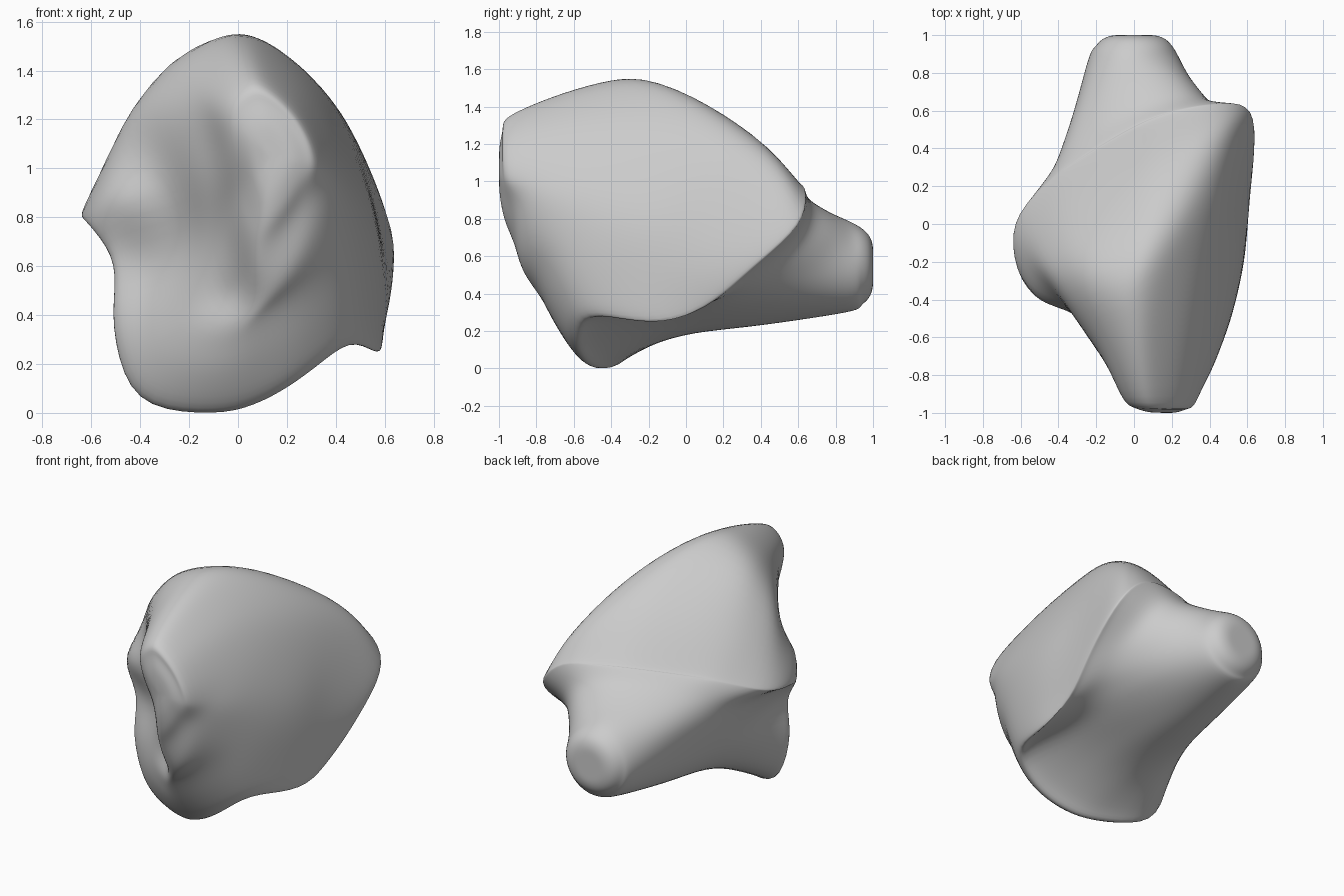
import bpy, bmesh, math
from mathutils import Vector

cube = bpy.data.objects.get("Cube")
if cube:
    bpy.data.objects.remove(cube, do_unlink=True)


def ring(*pts):
    return [Vector(p) for p in pts]


# Shell rim: from the lower lobe, up the +x side, over the back, down the -x side
rim = ring((-.41, -.35, .05), (-.10, -.48, -.005), (.10, -.56, .045), (.28, -.60, .155),
           (.46, -.53, .29), (.58, -.20, .245), (.595, .08, .33), (.635, .33, .54),
           (.625, .59, .78), (.45, .62, .97), (.20, .57, 1.01), (0, .49, 1.01),
           (-.30, .31, .97), (-.47, .18, .92), (-.64, -.02, .83), (-.61, -.28, .78),
           (-.50, -.33, .61), (-.51, -.35, .35))
# Lower shell
low = ring((-.34, -.46, .20), (-.08, -.61, .15), (.10, -.68, .20), (.28, -.70, .30),
           (.46, -.60, .42), (.56, -.32, .45), (.60, -.05, .52), (.60, .20, .70),
           (.55, .45, .99), (.40, .43, 1.18), (.17, .30, 1.29), (-.03, .20, 1.29),
           (-.30, .06, 1.23), (-.46, -.05, 1.13), (-.56, -.18, 1.00), (-.50, -.43, .89),
           (-.38, -.36, .64), (-.38, -.42, .40))
# Upper shell
high = ring((-.20, -.58, .35), (-.03, -.70, .30), (.10, -.78, .38), (.27, -.80, .50),
            (.43, -.70, .62), (.52, -.48, .70), (.56, -.20, .80), (.51, 0, 1.00),
            (.43, .10, 1.22), (.28, .03, 1.40), (.11, -.10, 1.515), (-.04, -.22, 1.545),
            (-.23, -.25, 1.475), (-.34, -.30, 1.37), (-.42, -.35, 1.20), (-.29, -.50, .95),
            (-.21, -.50, .70), (-.23, -.53, .48))
# Front ridge
front = ring((0, -.74, .50), (.05, -.82, .45), (.14, -.87, .50), (.25, -.89, .62),
             (.35, -.86, .78), (.42, -.76, .90), (.44, -.60, 1.00), (.40, -.45, 1.15),
             (.30, -.42, 1.32), (.17, -.42, 1.45), (.05, -.48, 1.52), (-.04, -.55, 1.50),
             (-.12, -.60, 1.43), (-.17, -.66, 1.33), (-.18, -.70, 1.20), (-.15, -.74, 1.00),
             (-.11, -.74, .80), (-.07, -.70, .62))


def cap(y, r):
    """Round section of the rear peg, its points in the order of the rim."""
    out = []
    for i in range(len(rim)):
        a = math.radians(-129 + 20 * i)
        out.append(Vector((r * math.cos(a), y, .545 + r * math.sin(a))))
    return out


def flare(t, under, soften=0):
    """Section between the peg and the rim, drawn in underneath and rounded off."""
    out = []
    for p, q in zip(cap(.87, .245), rim):
        v = p.lerp(q, t)
        dz = v.z - .55
        out.append(Vector((v.x, v.y, .55 + dz * (under if dz < 0 else 1))))
    for _ in range(soften):
        out = [.25 * out[i - 1] + .5 * p + .25 * out[(i + 1) % len(out)]
               for i, p in enumerate(out)]
    return out


def nose(t, y):
    """Front ridge drawn together towards its tip, at depth y."""
    tip = Vector((.14, 0, 1.06))
    out = []
    for p in front:
        v = p.lerp(tip, t)
        out.append(Vector((v.x, y, v.z)))
    return out


rings = [cap(1.0, .06), cap(.998, .115), cap(.98, .165), cap(.94, .205),
         flare(0, 1), flare(.33, 1, 2), flare(.66, .92, 2), flare(.92, .95),
         rim, low, high, front, nose(.34, -.93), nose(.54, -.98), nose(.78, -1.003)]


def catmull(a, b, c, d, t):
    return .5 * (2 * b + (c - a) * t + (2 * a - 5 * b + 4 * c - d) * t * t
                 + (3 * b - a - 3 * c + d) * t ** 3)


def smooth_path(pts, steps, closed):
    n = len(pts)
    at = (lambda i: pts[i % n]) if closed else (lambda i: pts[max(0, min(n - 1, i))])
    out = [catmull(at(i - 1), at(i), at(i + 1), at(i + 2), s / steps)
           for i in range(n if closed else n - 1) for s in range(steps)]
    return out if closed else out + [pts[-1]]


# Hollows on the front: x, z, width, height, depth
dents = [(-.03, .82, .10, .22, .12), (-.01, .47, .10, .07, .05),
         (-.10, 1.10, .06, .14, .04)]


def sculpt(v):
    if v.y < -.15:
        for x, z, w, h, d in dents:
            v.y += d * math.exp(-((v.x - x) / w) ** 2 - ((v.z - z) / h) ** 2)
    return v


# Skin the sections into one smooth body
around = [smooth_path(r, 5, True) for r in rings]
columns = [smooth_path(list(c), 6, False) for c in zip(*around)]
bm = bmesh.new()
grid = [[bm.verts.new(sculpt(p.copy())) for p in c] for c in columns]
n, m = len(grid), len(grid[0])
for i in range(n):
    a, b = grid[i], grid[(i + 1) % n]
    for j in range(m - 1):
        bm.faces.new((a[j], b[j], b[j + 1], a[j + 1]))
for j, co in ((0, (0, 1, .545)), (m - 1, (.14, -1.005, 1.06))):
    tip = bm.verts.new(co)
    for i in range(n):
        bm.faces.new((grid[i][j], grid[(i + 1) % n][j], tip))
# Relax the surface a little so the sections flow into each other
for _ in range(8):
    bmesh.ops.smooth_vert(bm, verts=bm.verts, factor=.5, use_axis_x=True,
                          use_axis_y=True, use_axis_z=True)
bmesh.ops.recalc_face_normals(bm, faces=bm.faces)
mesh = bpy.data.meshes.new("ear_body")
bm.to_mesh(mesh)
bm.free()
body = bpy.data.objects.new("ear_body", mesh)
bpy.context.collection.objects.link(body)

# Plain grey
grey = bpy.data.materials.new("light_grey")
grey.use_nodes = True
grey.diffuse_color = (.6, .6, .6, 1)
grey.node_tree.nodes["Principled BSDF"].inputs["Base Color"].default_value = (.6, .6, .6, 1)
mesh.materials.append(grey)

bpy.ops.object.select_all(action="DESELECT")
body.select_set(True)
bpy.context.view_layer.objects.active = body
bpy.ops.object.shade_smooth_by_angle(angle=math.radians(50))
